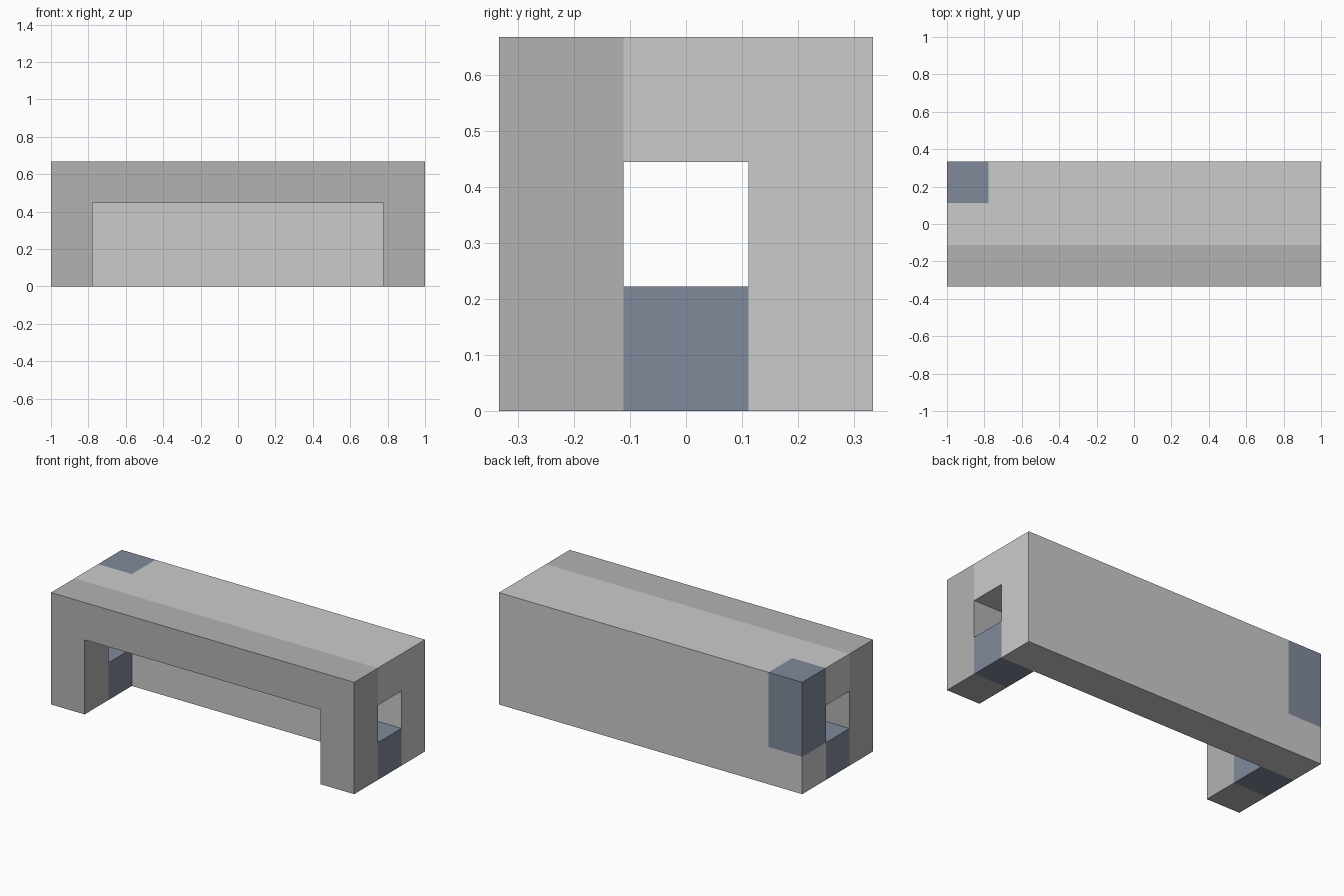
import bpy, bmesh
from mathutils import Vector

if "Cube" in bpy.data.objects:
    bpy.data.objects.remove(bpy.data.objects["Cube"])

U = 2 / 9                                   # the model is a 9 x 3 x 3 block grid
ORIGIN = Vector((-4.5 * U, -1.5 * U, 0))


def material(name, colour):
    m = bpy.data.materials.new(name)
    m.diffuse_color = (*colour, 1)
    m.use_nodes = True
    m.node_tree.nodes["Principled BSDF"].inputs["Base Color"].default_value = m.diffuse_color
    return m


def box(xs, ys, zs):
    return {(x, y, z) for x in range(*xs) for y in range(*ys) for z in range(*zs)}


def part(name, cells, mat=None):
    """Closed flat-faced solid: the outer skin of a set of grid cells."""
    bm = bmesh.new()
    for c in cells:
        for axis in range(3):
            a, b = (axis + 1) % 3, (axis + 2) % 3
            for side in (0, 1):
                n = list(c)
                n[axis] += 2 * side - 1
                if tuple(n) in cells:
                    continue
                verts = []
                for da, db in ((0, 0), (1, 0), (1, 1), (0, 1)):
                    p = Vector(c)
                    p[axis] += side
                    p[a] += da
                    p[b] += db
                    verts.append(bm.verts.new(ORIGIN + p * U))
                bm.faces.new(verts if side else verts[::-1])
    bmesh.ops.remove_doubles(bm, verts=bm.verts, dist=1e-4)
    bmesh.ops.dissolve_limit(bm, angle_limit=0.01, verts=bm.verts, edges=bm.edges)
    mesh = bpy.data.meshes.new(name)
    bm.to_mesh(mesh)
    bm.free()
    if mat:
        mesh.materials.append(mat)
    bpy.context.collection.objects.link(bpy.data.objects.new(name, mesh))


dark = material("dark_grey", (0.45, 0.45, 0.45))
blue = material("slate_blue", (0.216, 0.254, 0.328))

# Front arch: full slab with a wide opening at the bottom
part("front_arch", box((0, 9), (0, 1), (0, 3)) - box((1, 8), (0, 1), (0, 2)), dark)

# Back wall and top strip, notched at the upper left back corner
corner = box((0, 1), (2, 3), (1, 3))
part("back_and_top", (box((0, 9), (2, 3), (0, 3)) | box((0, 9), (1, 2), (2, 3))) - corner)

# Blue block filling the notch
part("corner_block", corner, blue)

# Blue floor blocks joining front and back at each end
for side, x in (("left", 0), ("right", 8)):
    part(side + "_floor_block", box((x, x + 1), (1, 2), (0, 1)), blue)
